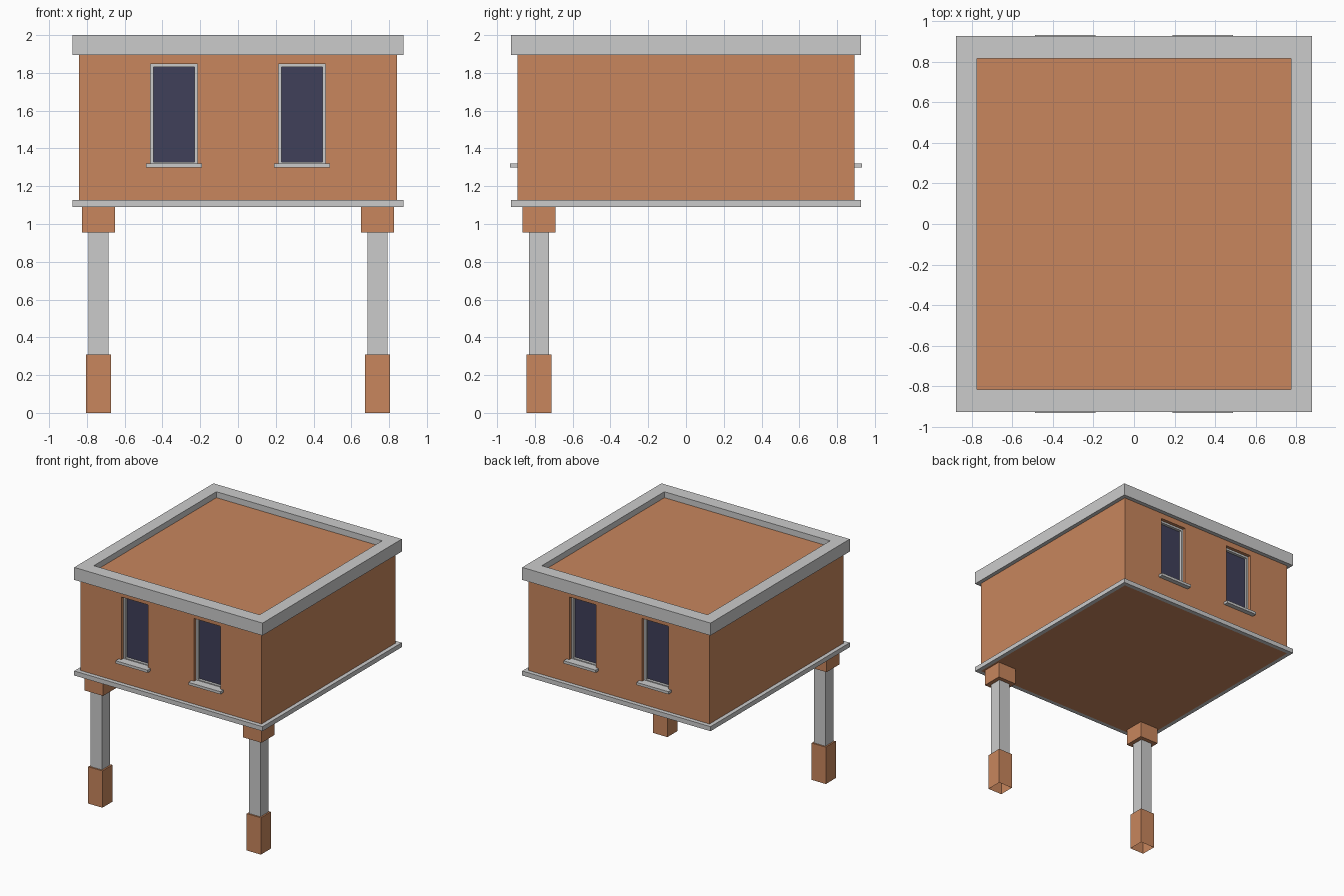
import bpy, bmesh
from mathutils import Matrix

if "Cube" in bpy.data.objects:
    bpy.data.objects.remove(bpy.data.objects["Cube"])


def material(name, rgb):
    m = bpy.data.materials.new(name)
    m.diffuse_color = (*rgb, 1)
    m.use_nodes = True
    m.node_tree.nodes["Principled BSDF"].inputs["Base Color"].default_value = m.diffuse_color
    return m


BRICK = material("brick", (0.58, 0.24, 0.11))
GLASS = material("dark_glass", (0.05, 0.05, 0.10))


def add_box(bm, x, y, z):
    """Box from (min, max) ranges on each axis."""
    size = [b - a for a, b in (x, y, z)]
    mid = [(a + b) / 2 for a, b in (x, y, z)]
    mat = Matrix.Translation(mid) @ Matrix.Diagonal((*size, 1))
    return bmesh.ops.create_cube(bm, size=1, matrix=mat)["verts"]


def finish(name, bm, mat=None):
    bmesh.ops.recalc_face_normals(bm, faces=bm.faces)
    me = bpy.data.meshes.new(name)
    bm.to_mesh(me)
    bm.free()
    ob = bpy.data.objects.new(name, me)
    bpy.context.collection.objects.link(ob)
    if mat:
        me.materials.append(mat)
    return ob


def box(name, x, y, z, mat=None, open_bottom=False):
    bm = bmesh.new()
    add_box(bm, x, y, z)
    if open_bottom:
        low = min(bm.faces, key=lambda f: f.calc_center_median().z)
        bmesh.ops.delete(bm, geom=[low], context="FACES_ONLY")
    return finish(name, bm, mat)


def rect_ring(name, outer, inner, depth, place):
    """Rectangular frame; place(u, v, w) maps the flat outline into space."""
    bm = bmesh.new()
    corners = [(-1, -1), (1, -1), (1, 1), (-1, 1)]
    loops = [[bm.verts.new(place(sx * hx, sy * hy, w)) for sx, sy in corners]
             for (hx, hy), w in ((outer, depth[0]), (outer, depth[1]),
                                 (inner, depth[1]), (inner, depth[0]))]
    for k in range(4):
        a, b = loops[k], loops[(k + 1) % 4]
        for i in range(4):
            j = (i + 1) % 4
            bm.faces.new((a[i], a[j], b[j], b[i]))
    return finish(name, bm)


# Main block
HX, HY = 0.843, 0.891
body = box("brick_body", (-HX, HX), (-HY, HY), (1.09, 1.95), BRICK)

# Roof parapet and floor band
flat = lambda u, v, w: (u, v, w)
rect_ring("roof_parapet", (0.877, 0.926), (0.772, 0.815), (1.895, 2.0), flat)
rect_ring("floor_band", (0.877, 0.926), (HX, HY), (1.09, 1.128), flat)

# Windows, two on the front and two on the back
WZ0, WZ1 = 1.31, 1.848
mid_z, half_z = (WZ0 + WZ1) / 2, (WZ1 - WZ0) / 2
cut = bmesh.new()
for side, s in (("front", -1), ("back", 1)):
    for hand, cx in (("left", -0.339), ("right", 0.339)):
        tag = f"{side}_{hand}_window"
        span = lambda a, b: tuple(sorted((s * a, s * b)))
        add_box(cut, (cx - 0.124, cx + 0.124), span(0.83, 0.95), (WZ0, WZ1))
        rect_ring(tag + "_frame", (0.124, half_z), (0.108, half_z - 0.017),
                  (0.83, 0.863),
                  lambda u, v, w: (cx + u, s * w, mid_z + v))
        box(tag + "_pane", (cx - 0.116, cx + 0.116), span(0.832, 0.84),
            (WZ0 + 0.008, WZ1 - 0.008), GLASS)
        box(tag + "_sill", (cx - 0.149, cx + 0.149), span(0.85, 0.931),
            (1.298, 1.32))

# Recess the window openings into the walls
cutter = finish("window_cutter", cut)
cutter.hide_render = True
cutter.display_type = "WIRE"
mod = body.modifiers.new("window_openings", "BOOLEAN")
mod.operation = "DIFFERENCE"
mod.solver = "EXACT"
mod.object = cutter

# Two front posts: brick foot, plain shaft, brick cap
for hand, cx in (("left", -0.738), ("right", 0.738)):
    for part, h, z, mat in (("foot", 0.066, (0, 0.31), BRICK),
                            ("shaft", 0.053, (0.305, 0.96), None),
                            ("cap", 0.087, (0.955, 1.09), BRICK)):
        box(f"{hand}_post_{part}", (cx - h, cx + h), (-0.778 - h, -0.778 + h),
            z, mat, open_bottom=(part == "foot"))
